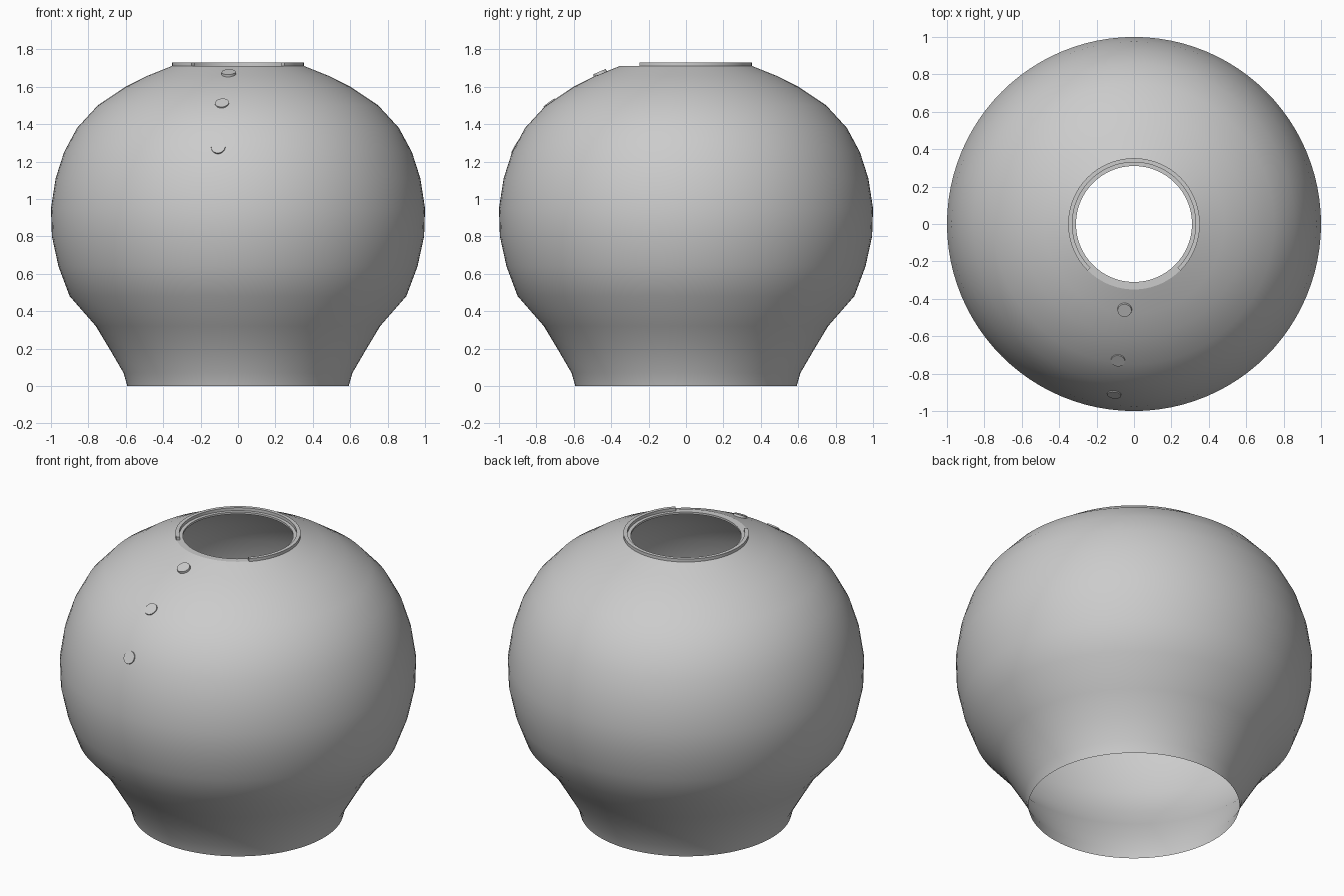
import bpy, bmesh, math
from mathutils import Vector

if "Cube" in bpy.data.objects:
    bpy.data.objects.remove(bpy.data.objects["Cube"])


def finish(bm, name, angle=35):
    bmesh.ops.recalc_face_normals(bm, faces=bm.faces[:])
    me = bpy.data.meshes.new(name)
    bm.to_mesh(me)
    bm.free()
    ob = bpy.data.objects.new(name, me)
    bpy.context.collection.objects.link(ob)
    bpy.ops.object.select_all(action='DESELECT')
    ob.select_set(True)
    bpy.context.view_layer.objects.active = ob
    bpy.ops.object.shade_smooth_by_angle(angle=math.radians(angle))
    return ob


def sweep(name, profile, start=0, end=360, steps=96, closed=False):
    """Revolve an (r, z) profile about z; partial closed sweeps get end caps."""
    bm = bmesh.new()
    full = end - start == 360
    rings = []
    for i in range(steps if full else steps + 1):
        a = math.radians(start + (end - start) * i / steps)
        rings.append([bm.verts.new((r * math.cos(a), r * math.sin(a), z)) for r, z in profile])
    n = len(profile)
    for i in range(steps):
        p, q = rings[i], rings[(i + 1) % len(rings)]
        for j in range(n if closed else n - 1):
            k = (j + 1) % n
            bm.faces.new((p[j], q[j], q[k], p[k]))
    if closed and not full:
        bm.faces.new(rings[0])
        bm.faces.new(rings[-1])
    return finish(bm, name)


# Open-bottomed rounded shell with a narrow ledge around the top opening
sweep("body_shell", [
    (0.592, 0), (0.612, 0.07), (0.685, 0.195), (0.76, 0.32), (0.90, 0.48),
    (0.96, 0.64), (0.995, 0.80), (1.0, 0.95), (0.975, 1.11), (0.93, 1.25),
    (0.86, 1.38), (0.75, 1.50), (0.60, 1.60), (0.48, 1.66), (0.35, 1.712)])
sweep("opening_ledge", [(0.35, 1.712), (0.31, 1.712), (0.31, 1.70)])

# Raised lip, interrupted at the front
sweep("raised_lip", [(0.352, 1.70), (0.352, 1.73), (0.33, 1.73), (0.33, 1.70)],
      start=-45, end=225, steps=72, closed=True)

# Three small buttons lying on the upper front
buttons = [((-0.05, -0.458, 1.668), (0.40, 0.92)),
           ((-0.085, -0.725, 1.505), (0.61, 0.79)),
           ((-0.105, -0.905, 1.272), (0.87, 0.49))]
for i, (pos, (out, up)) in enumerate(buttons):
    p = Vector(pos)
    radial = Vector((p.x, p.y, 0)).normalized()
    normal = (radial * out + Vector((0, 0, up))).normalized()
    bm = bmesh.new()
    bmesh.ops.create_cone(bm, cap_ends=True, segments=24, radius1=0.04,
                          radius2=0.037, depth=0.024)
    ob = finish(bm, f"button_{i + 1}")
    ob.location = p
    ob.rotation_mode = 'QUATERNION'
    ob.rotation_quaternion = normal.to_track_quat('Z', 'Y')
